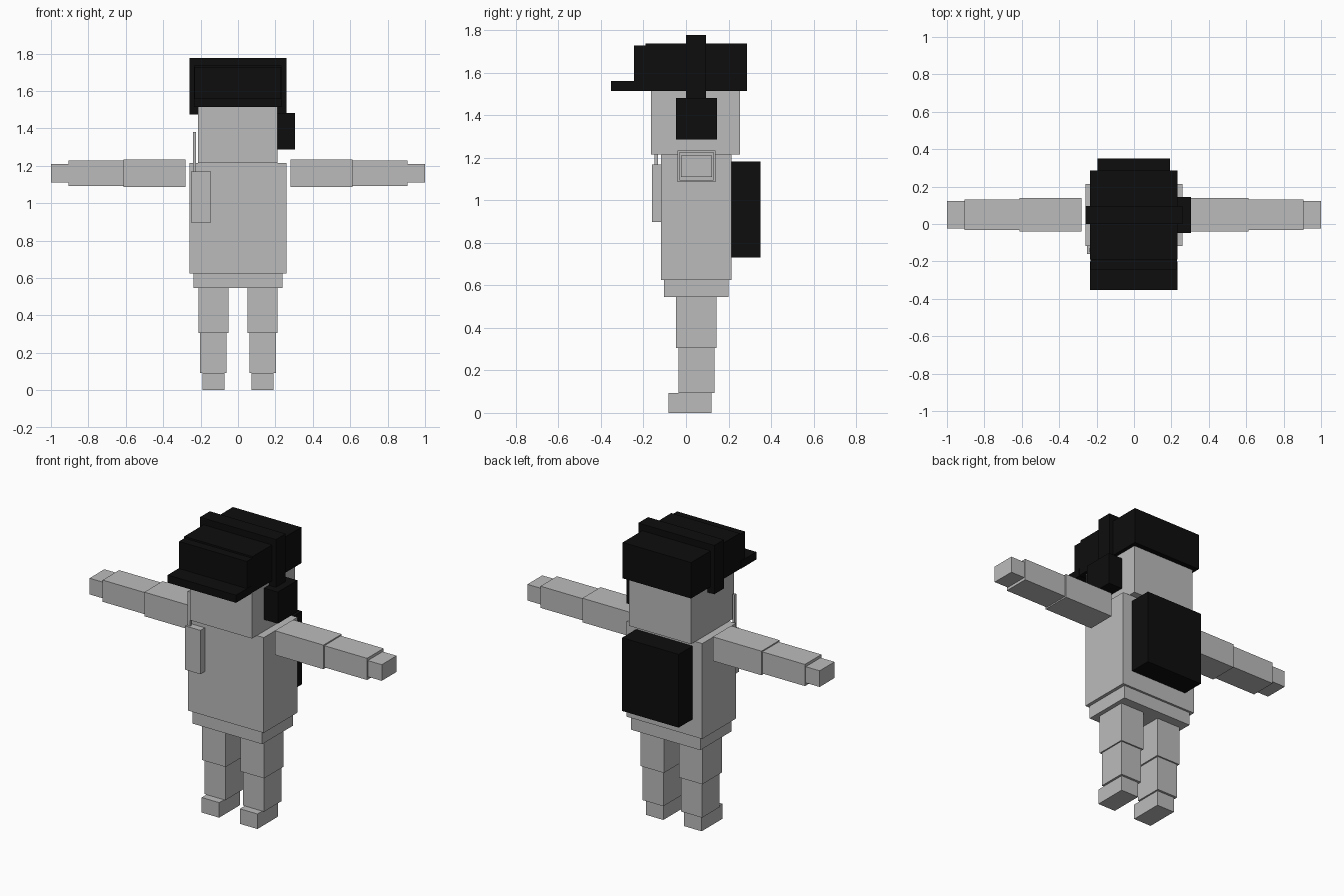
import bpy
import bmesh

cube = bpy.data.objects.get("Cube")
if cube:
    bpy.data.objects.remove(cube, do_unlink=True)


def material(name, value):
    m = bpy.data.materials.new(name)
    m.use_nodes = True
    colour = (value, value, value, 1.0)
    m.diffuse_color = colour
    bsdf = next(n for n in m.node_tree.nodes if n.type == 'BSDF_PRINCIPLED')
    bsdf.inputs["Base Color"].default_value = colour
    return m


GREY = material("mid grey", 0.5)
BLACK = material("matt black", 0.004)


def block(name, x, y, z, mat):
    """Box spanning the given (min, max) ranges, origin at its centre."""
    spans = (x, y, z)
    size = [b - a for a, b in spans]
    bm = bmesh.new()
    bmesh.ops.create_cube(bm, size=1.0)
    bmesh.ops.scale(bm, vec=size, verts=bm.verts)
    mesh = bpy.data.meshes.new(name)
    bm.to_mesh(mesh)
    bm.free()
    mesh.materials.append(mat)
    obj = bpy.data.objects.new(name, mesh)
    obj.location = [(a + b) / 2 for a, b in spans]
    bpy.context.collection.objects.link(obj)
    return obj


def pair(name, x, y, z, mat):
    """Matching left (+x) and right (-x) blocks."""
    block("left_" + name, x, y, z, mat)
    block("right_" + name, (-x[1], -x[0]), y, z, mat)


# Body and head
block("hips", (-0.238, 0.238), (-0.103, 0.20), (0.545, 0.625), GREY)
block("torso", (-0.26, 0.258), (-0.117, 0.213), (0.625, 1.215), GREY)
block("head", (-0.213, 0.211), (-0.165, 0.255), (1.215, 1.53), GREY)

# Legs
pair("thigh", (0.051, 0.212), (-0.047, 0.143), (0.305, 0.545), GREY)
pair("shin", (0.061, 0.204), (-0.036, 0.134), (0.093, 0.305), GREY)
pair("foot", (0.071, 0.191), (-0.083, 0.12), (0.0, 0.093), GREY)

# Arms, held straight out
pair("upper_arm", (0.28, 0.613), (-0.04, 0.138), (1.085, 1.234), GREY)
pair("forearm", (0.613, 0.905), (-0.031, 0.13), (1.093, 1.227), GREY)
pair("hand", (0.905, 1.0), (-0.023, 0.122), (1.11, 1.21), GREY)

# Cap with front panel and brim
block("cap_crown", (-0.235, 0.233), (-0.19, 0.286), (1.515, 1.737), BLACK)
block("cap_front", (-0.233, 0.231), (-0.244, -0.19), (1.515, 1.727), BLACK)
block("cap_brim", (-0.235, 0.233), (-0.352, -0.20), (1.513, 1.56), BLACK)

# Headset: band over the cap, one ear cup on the left
block("headset_band_top", (-0.26, 0.26), (0.0, 0.095), (1.72, 1.777), BLACK)
pair("headset_band_side", (0.205, 0.26), (0.0, 0.095), (1.475, 1.72), BLACK)
block("headset_ear_cup", (0.211, 0.305), (-0.047, 0.145), (1.287, 1.482), BLACK)

# Backpack and chest radio
block("backpack", (-0.195, 0.192), (0.213, 0.35), (0.73, 1.183), BLACK)
block("radio", (-0.251, -0.145), (-0.16, -0.117), (0.897, 1.168), GREY)
block("radio_antenna", (-0.241, -0.225), (-0.147, -0.132), (1.168, 1.38), GREY)
